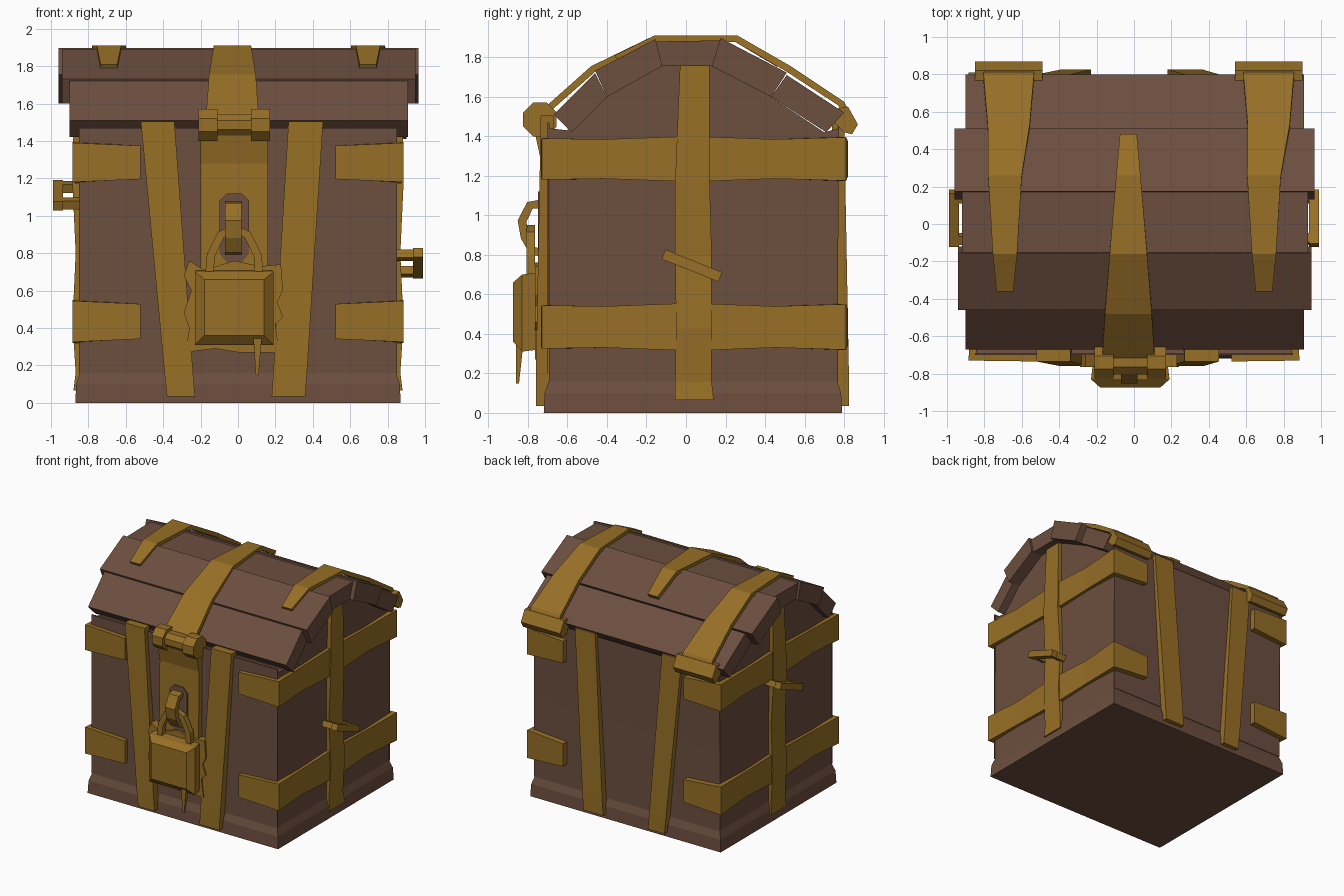
import bpy, bmesh, math
from mathutils import Vector as V


def material(name, col):
    m = bpy.data.materials.new(name)
    m.diffuse_color = (*col, 1)
    return m


WOOD = material("brown_wood", (0.150, 0.077, 0.049))
GOLD = material("old_gold", (0.310, 0.160, 0.019))


def loft(name, secs, mat):
    """Join matching cross-sections into a capped solid."""
    bm = bmesh.new()
    rings = [[bm.verts.new(p) for p in s] for s in secs]
    n = len(rings[0])
    for a, b in zip(rings, rings[1:]):
        for i in range(n):
            j = (i + 1) % n
            bm.faces.new((a[i], a[j], b[j], b[i]))
    bm.faces.new(rings[0])
    bm.faces.new(rings[-1])
    bmesh.ops.recalc_face_normals(bm, faces=bm.faces[:])
    me = bpy.data.meshes.new(name)
    bm.to_mesh(me)
    bm.free()
    me.materials.append(mat)
    ob = bpy.data.objects.new(name, me)
    bpy.context.collection.objects.link(ob)
    return ob


def prism_x(name, prof, x0, x1, mat):
    return loft(name, [[(x, y, z) for y, z in prof] for x in (x0, x1)], mat)


def prism_y(name, prof, y0, y1, mat):
    return loft(name, [[(x, y, z) for x, z in prof] for y in (y0, y1)], mat)


def rect(x0, x1, y0, y1, z):
    return [(x0, y0, z), (x1, y0, z), (x1, y1, z), (x0, y1, z)]


def rod(name, pts, normal, r, w, mat):
    """Square bar along a flat path; w is the half width across the path plane."""
    pts, nrm, secs = [V(p) for p in pts], V(normal).normalized(), []
    for i, p in enumerate(pts):
        t = (pts[min(i + 1, len(pts) - 1)] - pts[max(i - 1, 0)]).normalized()
        s = t.cross(nrm).normalized()
        secs.append([p + s * r + nrm * w, p - s * r + nrm * w,
                     p - s * r - nrm * w, p + s * r - nrm * w])
    return loft(name, secs, mat)


def lid_strap(name, path, t=0.035):
    """Tapered strap over the lid; path rows are y, z, centre x, half width."""
    secs = []
    for y, z, c, h in path:
        d = V((0.04 - y, 1.1 - z)).normalized() * t
        secs.append([(c - h, y, z), (c + h, y, z),
                     (c + h, y + d.x, z + d.y), (c - h, y + d.x, z + d.y)])
    return loft(name, secs, GOLD)


# Chest body with arched ends, and flared plinth
body = [(-0.695, 0.02), (-0.69, 1.44), (-0.60, 1.43), (-0.40, 1.60), (-0.12, 1.76),
        (0.13, 1.76), (0.43, 1.60), (0.70, 1.42), (0.77, 1.44), (0.765, 0.02)]
prism_x("chest_body", body, -0.845, 0.845, WOOD)
loft("base_plinth", [rect(-0.87, 0.87, -0.72, 0.79, 0),
                     rect(-0.865, 0.865, -0.715, 0.785, 0.10),
                     rect(-0.845, 0.845, -0.695, 0.765, 0.16)], WOOD)
for y0, y1 in ((-0.72, -0.68), (0.75, 0.785)):
    loft("upper_panel", [rect(-0.85, 0.85, y0 + 0.02, y1 - 0.02, 0.16),
                         rect(-0.85, 0.85, y0 + 0.02, y1 - 0.01, 1.47)], WOOD)

# Lid slats: outer and inner corners along the arch
outer = [(-0.67, 1.51), (-0.46, 1.72), (-0.155, 1.88), (0.175, 1.885), (0.51, 1.71), (0.80, 1.52)]
inner = [(-0.58, 1.42), (-0.40, 1.60), (-0.12, 1.755), (0.13, 1.755), (0.43, 1.60), (0.71, 1.42)]
ends = [(-0.90, 0.91), (-0.94, 0.95), (-0.92, 0.93), (-0.96, 0.965), (-0.90, 0.91)]
for i, (x0, x1) in enumerate(ends):
    k = 0.012 if i % 2 else 0.0          # alternate slats stand slightly proud
    prof = [(outer[i][0], outer[i][1] + k), (outer[i + 1][0], outer[i + 1][1] + k),
            inner[i + 1], inner[i]]
    prism_x("lid_slat", prof, x0, x1, WOOD)

# Rear lid straps with rolled ends
for c, tip in ((-0.67, -0.69), (0.72, 0.695)):
    lid_strap("rear_lid_strap", [
        (-0.36, 1.81, tip, 0.045), (-0.16, 1.91, tip, 0.065), (0.26, 1.91, tip, 0.09),
        (0.53, 1.755, c, 0.112), (0.80, 1.575, c, 0.135), (0.84, 1.50, c, 0.135)])
    prism_x("rear_strap_roll", [(0.76, 1.54), (0.82, 1.55), (0.87, 1.46),
                                (0.84, 1.41), (0.80, 1.42), (0.74, 1.48)],
            c - 0.18, c + 0.18, GOLD)

# Front lid strap, hinge knuckles and hasp plate
lid_strap("front_lid_strap", [
    (0.48, 1.78, -0.03, 0.045), (0.26, 1.91, -0.03, 0.065), (-0.16, 1.91, -0.03, 0.10),
    (-0.48, 1.755, -0.03, 0.125), (-0.71, 1.55, -0.03, 0.14), (-0.76, 1.43, -0.03, 0.14)])
circ = [(-0.74 + 0.092 * math.cos(a), 1.485 + 0.092 * math.sin(a))
        for a in [math.pi / 8 + i * math.pi / 4 for i in range(8)]]
for x0, x1 in ((-0.21, -0.11), (0.07, 0.17)):
    prism_x("hinge_knuckle", circ, x0, x1, GOLD)
prism_x("hinge_pin", [(-0.74 + (y + 0.74) * 0.7, 1.485 + (z - 1.485) * 0.7) for y, z in circ],
        -0.12, 0.08, GOLD)
prism_x("hasp_plate", [(-0.67, 0.65), (-0.745, 0.65), (-0.735, 1.28), (-0.77, 1.44), (-0.68, 1.48)],
        -0.20, 0.16, GOLD)

# Slot plate and staple
prism_y("hasp_slot", [(-0.10, 0.80), (-0.06, 0.75), (0.02, 0.75), (0.06, 0.80),
                      (0.06, 1.08), (0.02, 1.12), (-0.06, 1.12), (-0.10, 1.08)],
        -0.749, -0.741, WOOD)
rod("staple", [(-0.025, y, z) for y, z in ((-0.72, 1.06), (-0.79, 1.05), (-0.83, 0.97),
                                          (-0.815, 0.89), (-0.775, 0.82), (-0.72, 0.81))],
    (1, 0, 0), 0.022, 0.045, GOLD)

# Ragged lock plate, padlock, shackle and key spike
prism_y("lock_plate", [(-0.28, 0.27), (-0.12, 0.29), (0.0, 0.27), (0.22, 0.27), (0.20, 0.42),
                       (0.24, 0.46), (0.21, 0.54), (0.24, 0.60), (0.23, 0.74), (0.12, 0.73),
                       (-0.02, 0.76), (-0.18, 0.71), (-0.26, 0.76), (-0.29, 0.68),
                       (-0.25, 0.60), (-0.29, 0.48), (-0.26, 0.40)], -0.765, -0.68, GOLD)
loft("padlock", [[(x0, y, z0), (x1, y, z0), (x1, y, z1), (x0, y, z1)]
                 for y, x0, x1, z0, z1 in ((-0.75, -0.22, 0.18, 0.32, 0.71),
                                           (-0.83, -0.23, 0.19, 0.31, 0.70),
                                           (-0.875, -0.18, 0.14, 0.36, 0.66))], GOLD)
rod("shackle", [(x, -0.785, z) for x, z in ((-0.155, 0.66), (-0.145, 0.79), (-0.09, 0.90),
                                            (-0.02, 0.93), (0.05, 0.90), (0.105, 0.79), (0.115, 0.66))],
    (0, 1, 0), 0.022, 0.022, GOLD)
loft("key_spike", [rect(0.08, 0.13, -0.86, -0.82, 0.38), rect(0.095, 0.11, -0.86, -0.845, 0.15)], GOLD)

# Leaning upright straps, the same on front and back
for y_in, y_top, y_bot in ((-0.67, -0.735, -0.76), (0.74, 0.80, 0.825)):
    for top, bot in (((-0.52, -0.34), (-0.38, -0.23)), ((0.27, 0.455), (0.18, 0.36))):
        loft("upright_strap", [rect(*bot, y_in, y_bot, 0.035),
                               rect(*[0.9 * b + 0.1 * t for b, t in zip(bot, top)],
                                    y_in, y_bot, 0.17),
                               rect(*top, y_in, y_top, 1.505)], GOLD)

for s in (-1, 1):
    # Wrapping corner bands, upper and lower
    for zc, hh in ((1.285, 0.105), (0.435, 0.11)):
        rows = [(0.52, -0.735, 0.52, -0.67, 0.85), (0.885, -0.73, 0.82, -0.67, 1.0),
                (0.868, -0.42, 0.82, -0.42, 0.95), (0.875, 0.03, 0.82, 0.03, 1.1),
                (0.868, 0.45, 0.82, 0.45, 0.95), (0.885, 0.81, 0.82, 0.74, 1.05),
                (0.55, 0.82, 0.55, 0.74, 0.85)]
        loft("corner_band", [[(s * a, b, zc - hh * k), (s * a, b, zc + hh * k),
                              (s * c, d, zc + hh * k), (s * c, d, zc - hh * k)]
                             for a, b, c, d, k in rows], GOLD)
    # Side upright strap
    loft("side_strap", [rect(*sorted((s * 0.82, s * x)), y0, y1, z)
                        for x, y0, y1, z in ((0.88, -0.055, 0.14, 0.065), (0.868, -0.055, 0.13, 0.16),
                                             (0.885, -0.05, 0.13, 0.43), (0.868, -0.055, 0.13, 0.8),
                                             (0.885, -0.055, 0.12, 1.17), (0.875, -0.03, 0.12, 1.77))],
         GOLD)
    # Tilted side handle on two posts
    z = 0.745 if s > 0 else 1.11
    dz = -0.05 * s
    a, b = V((0, -0.095, z - dz)), V((0, 0.155, z + dz))
    out, root = V((s * 0.962, 0, 0)), V((s * 0.83, 0, 0))
    d = (b - a).normalized()
    rod("handle_bar", [a + out - d * 0.02, b + out + d * 0.02], (1, 0, 0), 0.026, 0.027, GOLD)
    for p, q in ((a, d * 0.015), (b, d * -0.015)):
        rod("handle_post", [p + q + root, p + q + out], d, 0.024, 0.025, GOLD)

# Centre everything in y and place it on the ground
bpy.context.view_layer.update()
